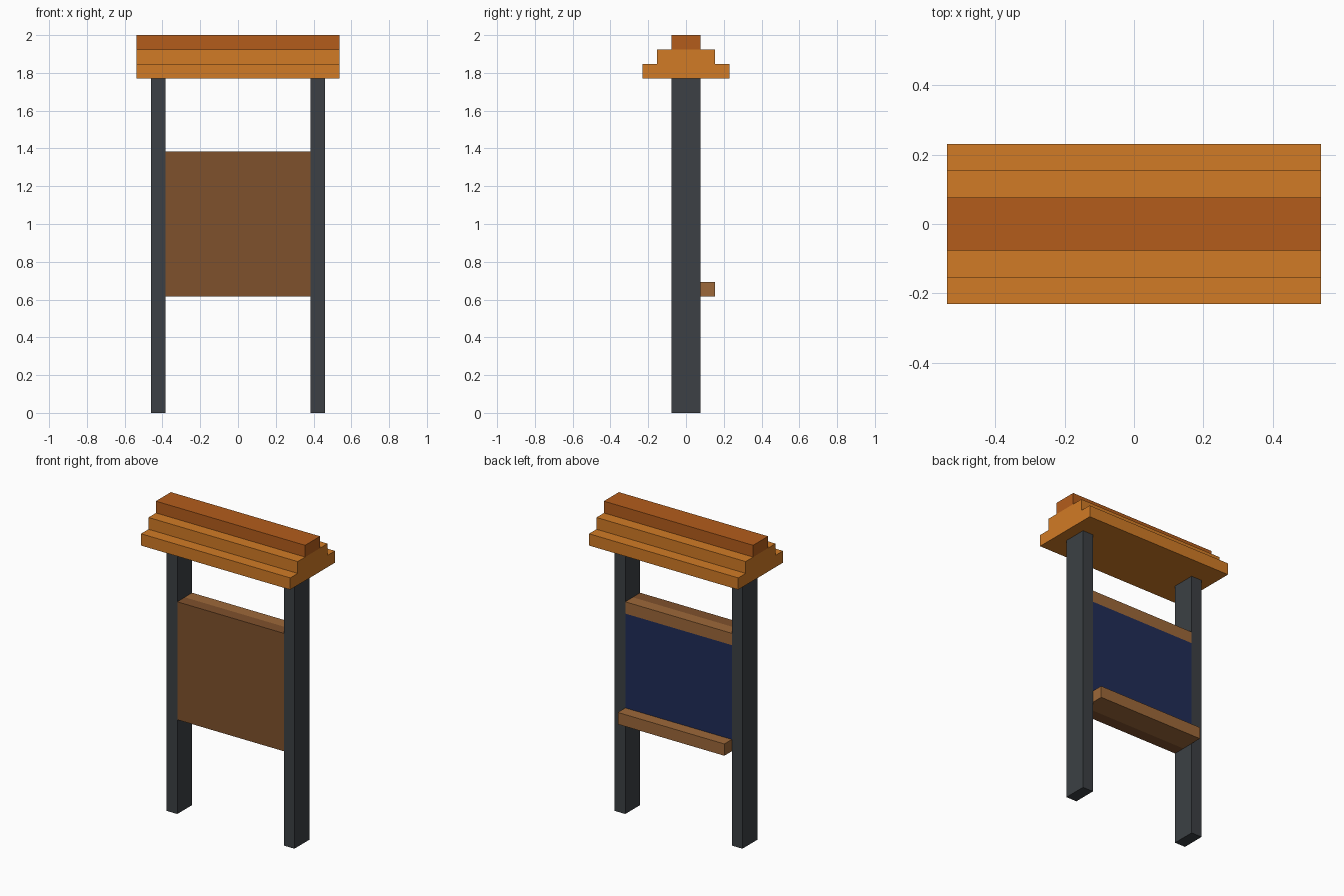
import bpy, bmesh

if "Cube" in bpy.data.objects:
    bpy.data.objects.remove(bpy.data.objects["Cube"])

U = 2 / 26  # the model sits on a regular block grid


def material(name, r, g, b):
    m = bpy.data.materials.new(name)
    m.diffuse_color = [(c / 255) ** 2.2 for c in (r, g, b)] + [1]
    m.use_nodes = True
    m.node_tree.nodes["Principled BSDF"].inputs["Base Color"].default_value = m.diffuse_color
    return m


orange = material("roof_orange", 208, 122, 42)
rust = material("ridge_rust", 178, 93, 33)
grey = material("post_grey", 62, 66, 70)
brown = material("board_brown", 126, 82, 48)
light_brown = material("trim_brown", 156, 104, 60)
navy = material("panel_navy", 37, 48, 88)


def prism(name, profile, x0, x1, mat):
    """Extrude a (y, z) profile from x0 to x1, all in grid units."""
    bm = bmesh.new()
    face = bm.faces.new([bm.verts.new((x0 * U, y * U, z * U)) for y, z in profile])
    ext = bmesh.ops.extrude_face_region(bm, geom=[face])["geom"]
    moved = [v for v in ext if isinstance(v, bmesh.types.BMVert)]
    bmesh.ops.translate(bm, verts=moved, vec=((x1 - x0) * U, 0, 0))
    bmesh.ops.recalc_face_normals(bm, faces=bm.faces)
    mesh = bpy.data.meshes.new(name)
    bm.to_mesh(mesh)
    bm.free()
    mesh.materials.append(mat)
    obj = bpy.data.objects.new(name, mesh)
    bpy.context.collection.objects.link(obj)
    return obj


def box(name, x, y, z, mat):
    rect = [(y[0], z[0]), (y[1], z[0]), (y[1], z[1]), (y[0], z[1])]
    return prism(name, rect, x[0], x[1], mat)


# Posts
box("left_post", (-6, -5), (-1, 1), (0, 23), grey)
box("right_post", (5, 6), (-1, 1), (0, 23), grey)

# Stepped roof and its ridge
half = [(3, 23), (3, 24), (2, 24), (2, 25)]
prism("stepped_roof", half + [(-y, z) for y, z in reversed(half)], -7, 7, orange)
box("roof_ridge", (-7, 7), (-1, 1), (25, 26), rust)

# Board between the posts: brown front, navy back with top rail and ledge
box("front_board", (-5, 5), (-1, 0), (8, 18), brown)
box("back_panel", (-5, 5), (0, 1), (9, 17), navy)
box("top_rail", (-5, 5), (0, 1), (17, 18), light_brown)
box("ledge", (-5, 5), (0, 2), (8, 9), light_brown)
